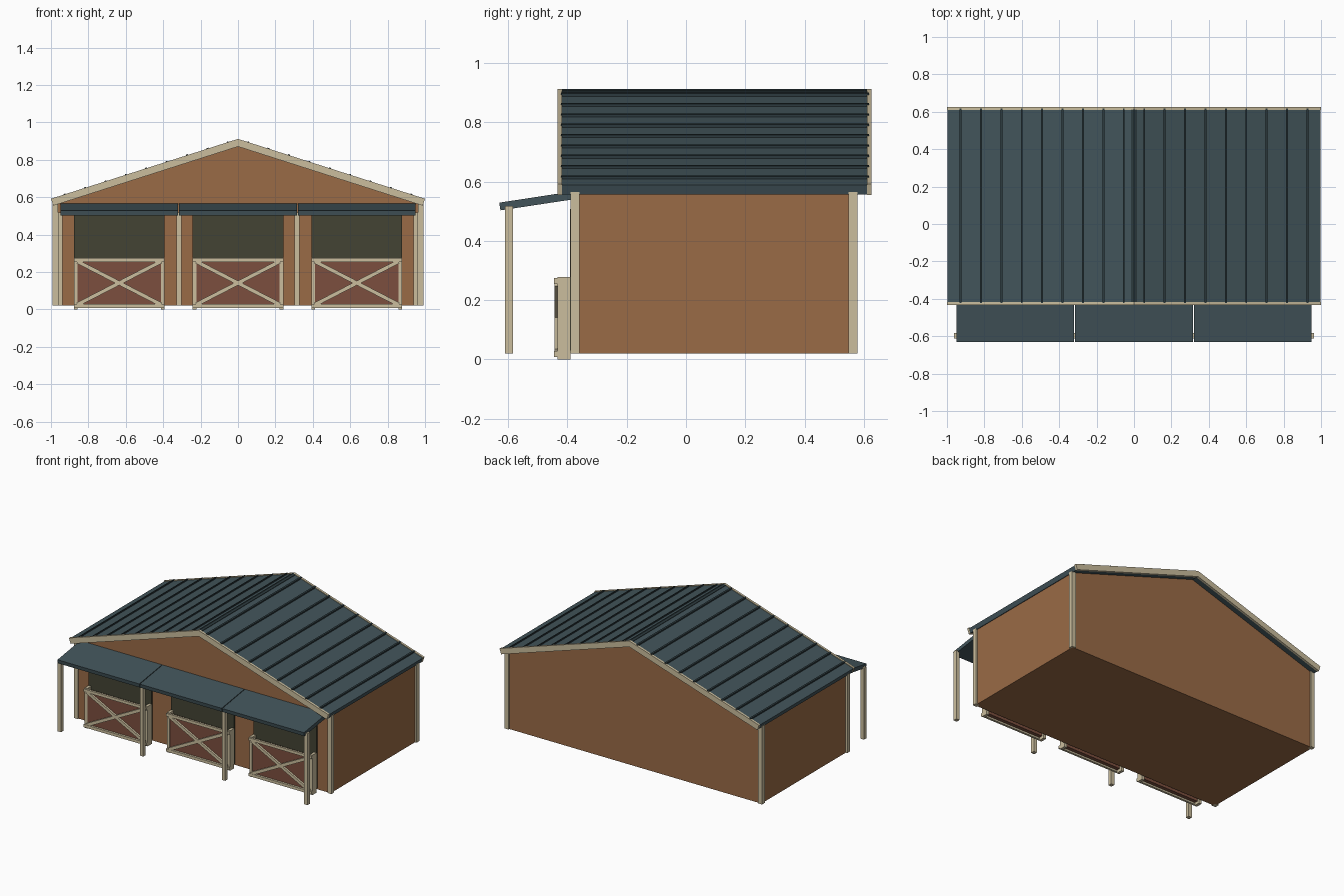
import bpy
import bmesh
import math
from mathutils import Matrix

cube = bpy.data.objects.get("Cube")
if cube:
    bpy.data.objects.remove(cube, do_unlink=True)


def linear(c):
    c /= 255
    return c / 12.92 if c <= 0.04045 else ((c + 0.055) / 1.055) ** 2.4


def material(name, r, g, b):
    m = bpy.data.materials.new(name)
    col = (linear(r), linear(g), linear(b), 1)
    m.diffuse_color = col
    m.use_nodes = True
    bsdf = next(n for n in m.node_tree.nodes if n.type == 'BSDF_PRINCIPLED')
    bsdf.inputs["Base Color"].default_value = col
    return m


WOOD = material("brown wood", 154, 107, 70)
TRIM = material("cream trim", 203, 190, 158)
ROOF = material("slate metal", 66, 84, 90)
RIB = material("dark slate seam", 44, 58, 62)
DOOR = material("red brown door", 124, 79, 62)
DARK = material("dark opening", 67, 68, 52)


def finish(name, bm, mat):
    bmesh.ops.recalc_face_normals(bm, faces=bm.faces)
    me = bpy.data.meshes.new(name)
    bm.to_mesh(me)
    bm.free()
    me.materials.append(mat)
    ob = bpy.data.objects.new(name, me)
    bpy.context.collection.objects.link(ob)
    return ob


def box(name, mat, x, y, z, tilt=0):
    """Box from (min, max) ranges, optionally tilted about its own y axis."""
    bm = bmesh.new()
    bmesh.ops.create_cube(bm, size=1)
    size = [b - a for a, b in (x, y, z)]
    mid = [(a + b) / 2 for a, b in (x, y, z)]
    bmesh.ops.scale(bm, vec=size, verts=bm.verts)
    bmesh.ops.transform(bm, matrix=Matrix.Translation(mid) @ Matrix.Rotation(tilt, 4, 'Y'),
                        verts=bm.verts)
    return finish(name, bm, mat)


def prism(name, mat, profile, lo, hi, axis='Y'):
    """Extrude an (x, z) profile along y, or a (y, z) profile along x."""
    bm = bmesh.new()
    place = (lambda a, b, t: (a, t, b)) if axis == 'Y' else (lambda a, b, t: (t, a, b))
    ends = [[bm.verts.new(place(a, b, t)) for a, b in profile] for t in (lo, hi)]
    n = len(profile)
    bm.faces.new(ends[0])
    bm.faces.new(ends[1][::-1])
    for i in range(n):
        j = (i + 1) % n
        bm.faces.new((ends[0][i], ends[0][j], ends[1][j], ends[1][i]))
    return finish(name, bm, mat)


SLOPE = 0.32
RIDGE = 0.907


def roof_z(x, lift=0):
    return RIDGE + lift - SLOPE * abs(x)


def chevron(top, bottom, half):
    """Gable band with square-cut eave ends."""
    inner = half - (top - bottom) * 0.3
    return [(-half, roof_z(half, top)), (0, roof_z(0, top)), (half, roof_z(half, top)),
            (inner, roof_z(inner, bottom)), (0, roof_z(0, bottom)), (-inner, roof_z(inner, bottom))]


# Walls with gable ends
wall = 0.98
under = -0.034
prism("barn_walls", WOOD, [(-wall, 0.02), (wall, 0.02), (wall, roof_z(wall, under)),
                           (0, roof_z(0, under)), (-wall, roof_z(wall, under))], -0.38, 0.57)

# Main roof, ridge cap and gable trim
prism("main_roof", ROOF, chevron(0, -0.034, 0.997), -0.42, 0.612)
prism("ridge_cap", RIB, chevron(0.005, -0.005, 0.015), -0.418, 0.612)
for name, y in (("front_gable_trim", -0.433), ("back_gable_trim", 0.61)):
    prism(name, TRIM, chevron(0.005, -0.036, 1.0), y, y + 0.015)

# Standing seams parallel to the ridge
for side in (-1, 1):
    for i in range(9):
        a = side * (0.0495 + i * 0.1091)
        b = a + side * 0.01
        prism("roof_seam", RIB, [(a, roof_z(a, -0.005)), (b, roof_z(b, -0.005)),
                                 (b, roof_z(b, 0.009)), (a, roof_z(a, 0.009))], -0.422, 0.618)

# Corner posts
for x in (-0.992, 0.962):
    for y in (-0.389, 0.549):
        box("corner_post", TRIM, (x, x + 0.03), (y, y + 0.03), (0.02, 0.565))

# Porch posts and the three porch roof panels
for x in (-0.95, -0.316, 0.316, 0.95):
    box("porch_post", TRIM, (x - 0.013, x + 0.013), (-0.611, -0.584), (0.02, 0.518))
porch = [(-0.63, 0.529), (-0.626, 0.503), (-0.375, 0.541), (-0.375, 0.568)]
for x in (-0.635, 0, 0.635):
    prism("porch_roof", ROOF, porch, x - 0.315, x + 0.315, 'X')

# Stall openings and cross-braced half doors
half = 0.243
rail_y = (-0.445, -0.43)
for x in (-0.635, 0, 0.635):
    box("stall_opening", DARK, (x - half, x + half), (-0.391, -0.379), (0.03, 0.508))
    box("door_panel", DOOR, (x - half + 0.01, x + half - 0.01), (-0.43, -0.405), (0.02, 0.262))
    for s in (-1, 1):
        cx = x + s * (half - 0.01)
        box("door_stile", TRIM, (cx - 0.01, cx + 0.01), (-0.434, -0.389), (0, 0.278))
    for z in (0.008, 0.255):
        box("door_rail", TRIM, (x - half, x + half), rail_y, (z, z + 0.02))
    run, rise = 2 * half - 0.03, 0.235
    length = math.hypot(run, rise) / 2 - 0.005
    for s in (-1, 1):
        box("door_brace", TRIM, (x - length, x + length), (rail_y[0] + 0.001, rail_y[1]),
            (0.131, 0.152), s * math.atan2(rise, run))
